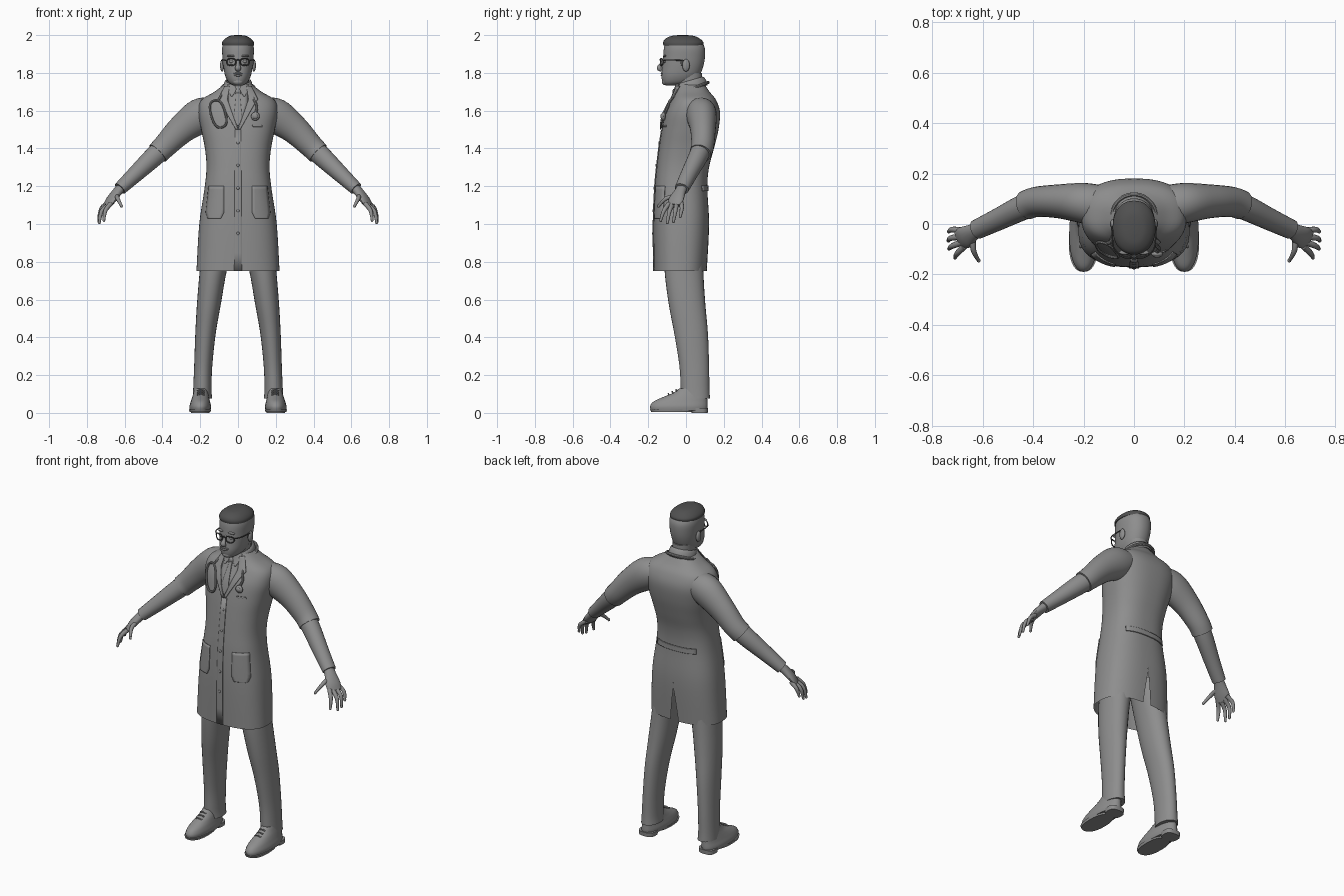
import bpy, bmesh
from math import sin, cos, pi, radians
from mathutils import Vector as V

if "Cube" in bpy.data.objects:
    bpy.data.objects.remove(bpy.data.objects["Cube"])

made = []


def material(name, value):
    m = bpy.data.materials.new(name)
    m.use_nodes = True
    m.diffuse_color = (value, value, value, 1)
    m.node_tree.nodes["Principled BSDF"].inputs["Base Color"].default_value = m.diffuse_color
    return m


GREY = material("plain grey", 0.27)
DARK = material("dark grey", 0.08)


def finish(name, bm, mat=GREY):
    bmesh.ops.remove_doubles(bm, verts=bm.verts, dist=1e-5)
    bmesh.ops.recalc_face_normals(bm, faces=bm.faces)
    me = bpy.data.meshes.new(name)
    bm.to_mesh(me)
    bm.free()
    me.materials.append(mat)
    ob = bpy.data.objects.new(name, me)
    bpy.context.collection.objects.link(ob)
    made.append(ob)
    return ob


def spline(rows, k=5):
    """Smooth curve through rows of any width."""
    out, n = [], len(rows)
    for i in range(n - 1):
        a, b, c, d = (rows[min(max(j, 0), n - 1)] for j in range(i - 1, i + 3))
        for s in range(k):
            t = s / k
            out.append([q + 0.5 * t * (r - p + t * (2 * p - 5 * q + 4 * r - e + t * (3 * (q - r) + e - p)))
                        for p, q, r, e in zip(a, b, c, d)])
    return out + [list(rows[-1])]


def skin(name, rings, caps=True, mat=GREY):
    bm = bmesh.new()
    vs = [[bm.verts.new(p) for p in ring] for ring in rings]
    for a, b in zip(vs, vs[1:]):
        for i in range(len(a) - 1):
            bm.faces.new((a[i], a[i + 1], b[i + 1], b[i]))
    if caps:
        bm.faces.new(vs[0][:-1])
        bm.faces.new(vs[-1][:-1])
    return finish(name, bm, mat)


def power(v, e):
    return (1 if v > 0 else -1) * abs(v) ** e


def stack(name, rows, p=2.2, n=40, caps=True, mat=GREY, gap=lambda z: 0, k=5):
    """Horizontal rings, each row is z, x0, x1, y0, y1; the seam is at the back."""
    rings = []
    for z, x0, x1, y0, y1 in spline(rows, k):
        g = gap(z)
        angles = [pi / 2 + g + (2 * pi - 2 * g) * i / n for i in range(n + 1)]
        rings.append([V(((x0 + x1) / 2 + (x1 - x0) / 2 * power(cos(a), 2 / p),
                         (y0 + y1) / 2 + (y1 - y0) / 2 * power(sin(a), 2 / p), z)) for a in angles])
    return skin(name, rings, caps, mat)


def tube(name, rows, n=12, mat=GREY, k=5):
    """Sweep along rows of x, y, z, vertical radius, sideways radius."""
    rows = spline(rows, k)
    pts = [V(r[:3]) for r in rows]
    rings, side = [], None
    for i, r in enumerate(rows):
        t = (pts[min(i + 1, len(pts) - 1)] - pts[max(i - 1, 0)]).normalized()
        if side is None:
            side = t.cross(V((0, 0, 1)))
            if side.length < 0.1:
                side = V((1, 0, 0))
        side = (side - t * side.dot(t)).normalized()
        up = side.cross(t)
        rings.append([pts[i] + up * r[3] * sin(2 * pi * j / n) + side * r[4] * cos(2 * pi * j / n)
                      for j in range(n + 1)])
    return skin(name, rings, True, mat)


def wire(name, pts, r, mat=GREY, n=8):
    return tube(name, [(*p, r, r) for p in pts], n, mat, 4)


def ball(name, at, size, mat=GREY):
    bm = bmesh.new()
    bmesh.ops.create_uvsphere(bm, u_segments=16, v_segments=10, radius=1)
    for v in bm.verts:
        v.co = V(at) + V([a * b for a, b in zip(v.co, size)])
    return finish(name, bm, mat)


# Coat body with a vent in the back
COAT = [(0.75, -.22, .22, -.17, .11), (1.0, -.205, .205, -.172, .122), (1.19, -.177, .177, -.165, .113),
        (1.3, -.167, .167, -.155, .122), (1.4, -.175, .175, -.143, .148), (1.5, -.195, .195, -.128, .172),
        (1.59, -.21, .21, -.108, .18), (1.655, -.195, .195, -.078, .16), (1.70, -.125, .125, -.058, .125),
        (1.745, -.065, .065, -.045, .095)]
P = 2.5
stack("coat", COAT, P, 64, False, gap=lambda z: max(0, (0.95 - z) * 0.35))
COAT_FINE = spline(COAT, 8)


def coat_y(x, z, off=0.0, back=False):
    """Depth of the coat surface at x, z."""
    z = min(max(z, COAT_FINE[0][0]), COAT_FINE[-1][0] - 1e-4)
    a, b = next((a, b) for a, b in zip(COAT_FINE, COAT_FINE[1:]) if a[0] <= z <= b[0])
    t = (z - a[0]) / (b[0] - a[0])
    _, _, hx, y0, y1 = [u + (w - u) * t for u, w in zip(a, b)]
    h = (y1 - y0) / 2 * (1 - min(abs(x / hx), 1) ** P) ** (1 / P)
    return (y0 + y1) / 2 + (h + off if back else -h - off)


def strip(name, rows, off, back=False, mat=GREY, nx=6):
    """Thin panel laid on the coat, rows of z, x0, x1."""
    grid = []
    for (z0, a0, b0), (z1, a1, b1) in zip(rows, rows[1:]):
        for s in range(9):
            t = s / 8
            z, a, b = z0 + (z1 - z0) * t, a0 + (a1 - a0) * t, b0 + (b1 - b0) * t
            xs = [a + (b - a) * i / nx for i in range(nx + 1)]
            grid.append([V((x, coat_y(x, z, off, back), z)) for x in xs])
    ob = skin(name, [g for i, g in enumerate(grid) if i == 0 or i % 9], False, mat)
    mod = ob.modifiers.new("thickness", "SOLIDIFY")
    mod.thickness, mod.offset = 0.005, 0
    return ob


# Clothing details on the coat
strip("shirt", [(1.735, -.05, .05), (1.64, -.05, .05), (1.51, -.005, .005)], 0.002)
strip("tie", [(1.70, -.014, .014), (1.68, -.01, .01), (1.56, -.022, .022), (1.52, -.004, .004)], 0.007)
ball("tie_knot", (0, coat_y(0, 1.705) - .006, 1.70), (.016, .01, .016))
strip("front_placket", [(1.5, -.016, .016), (0.752, -.02, .02)], 0.002)
strip("back_belt", [(1.205, -.13, .13), (1.175, -.13, .13)], 0.003, True, nx=16)
strip("breast_pocket", [(1.525, .075, .125), (1.515, .08, .13)], 0.003)
for i in range(5):
    z = 1.43 - i * 0.12
    ball("coat_button_%d" % i, (0, coat_y(0, z) - .004, z), (.008, .004, .008))
tube("coat_collar", [(.07 * cos(a), .025 + .076 * sin(a), 1.735 + .022 * sin(a), .026, .007)
                     for a in [radians(d) for d in range(-55, 236, 29)]])

# Head, neck and hair
stack("neck", [(1.64, -.06, .06, -.04, .088), (1.72, -.057, .057, -.055, .085), (1.80, -.06, .06, -.06, .085)])
stack("head", [(1.733, -.025, .025, -.108, -.04), (1.75, -.05, .05, -.124, .03), (1.785, -.068, .068, -.13, .07),
               (1.83, -.077, .077, -.126, .09), (1.88, -.082, .082, -.121, .1), (1.93, -.084, .084, -.117, .1),
               (1.965, -.074, .074, -.105, .082), (1.985, -.052, .052, -.08, .055), (1.991, -.02, .02, -.04, .01)])
stack("hair", [(1.945, -.083, .086, -.119, .09), (1.962, -.084, .084, -.121, .092), (1.98, -.07, .07, -.11, .075),
               (1.995, -.045, .045, -.08, .045), (2.0, -.015, .015, -.04, .005)], mat=DARK)
tube("nose", [(0, -.116, 1.872, .006, .007), (0, -.132, 1.845, .009, .01), (0, -.142, 1.825, .013, .016),
              (0, -.13, 1.812, .007, .012)])
ball("upper_lip", (0, -.127, 1.797), (.025, .007, .005))
ball("lower_lip", (0, -.126, 1.787), (.021, .008, .006))
ball("chin", (0, -.11, 1.753), (.028, .018, .018))

# Glasses bridge and neck part of the stethoscope
wire("glasses_bridge", [(-.013, -.135, 1.866), (0, -.138, 1.87), (.013, -.135, 1.866)], .0035, DARK)
wire("stethoscope_neck", [(.088 * cos(a), .03 + .088 * sin(a), 1.715 + .035 * sin(a))
                          for a in [radians(d) for d in range(-30, 211, 30)]], .008)


def on_coat(pts, off=.01):
    return [(x, coat_y(x, z, off), z) for x, z in pts]


# Stethoscope tubes, binaural loop and chest piece
wire("stethoscope_left_tube", [(.078, -.012, 1.70)] + on_coat([(.085, 1.66), (.1, 1.62), (.092, 1.585)]), .007)
wire("stethoscope_right_tube", [(-.078, -.012, 1.70)] + on_coat([(-.09, 1.68), (-.105, 1.655)]), .007)
loop = []
for i in range(17):
    a = 2 * pi * i / 16
    u, w = .038 * power(cos(a), .8), .074 * power(sin(a), .8)
    loop.append((-.105 + u * .96 - w * .28, 1.583 + w * .96 + u * .28))
wire("stethoscope_loop", on_coat(loop, .013), .006)
ball("chest_piece", (.092, coat_y(.092, 1.57) - .014, 1.57), (.023, .012, .023))
ball("chest_piece_rim", (.092, coat_y(.092, 1.57) - .022, 1.57), (.014, .008, .014))

# Paired parts
for s, side in ((1, "left_"), (-1, "right_")):
    def flip(rows):
        return [(s * r[0], *r[1:]) for r in rows]

    def legs(rows):
        return [(z, *sorted((s * a, s * b)), c, d) for z, a, b, c, d in rows]

    def panel(rows):
        return [(z, *sorted((s * a, s * b))) for z, a, b in rows]

    # Face
    ball(side + "ear", (s * .084, .0, 1.84), (.011, .02, .033))
    ball(side + "sideburn", (s * .0745, -.02, 1.86), (.008, .011, .026), DARK)
    ball(side + "eye", (s * .034, -.112, 1.86), (.014, .008, .008))
    ball(side + "brow", (s * .036, -.113, 1.89), (.024, .009, .006))
    rim = [(s * (.036 + .024 * power(cos(a), .8)), -.133 + .012 * max(0, cos(a)), 1.858 + .018 * power(sin(a), .8))
           for a in [2 * pi * i / 16 for i in range(17)]]
    wire(side + "glasses_rim", rim, .0035, DARK)
    wire(side + "glasses_arm", flip([(.06, -.121, 1.866), (.082, -.09, 1.868), (.088, -.01, 1.866)]), .003, DARK)

    # Lapel, shirt collar and hip pocket
    strip(side + "lapel", panel([(1.73, .045, .07), (1.66, .055, .105), (1.63, .046, .085), (1.5, .0, .012)]), .008)
    strip(side + "shirt_collar", panel([(1.74, .02, .055), (1.71, .008, .055), (1.675, .03, .036)]), .007)
    strip(side + "hip_pocket", panel([(1.2, .075, .155), (1.06, .075, .17), (1.03, .09, .16)]), .003)

    # Sleeve in two lengths, with cuff
    tube(side + "upper_sleeve", flip([(.12, .07, 1.60, .07, .08), (.2, .083, 1.573, .092, .08),
         (.3, .09, 1.50, .077, .067), (.385, .088, 1.415, .064, .06), (.425, .076, 1.375, .061, .058)]), 28)
    tube(side + "lower_sleeve", flip([(.385, .088, 1.412, .055, .052), (.45, .062, 1.352, .053, .05),
         (.54, .018, 1.267, .044, .044), (.625, -.022, 1.187, .035, .039)]), 24)

    # Hand
    tube(side + "palm", flip([(.60, -.01, 1.21, .024, .027), (.635, -.03, 1.175, .024, .032),
         (.67, -.052, 1.13, .02, .044), (.692, -.063, 1.098, .012, .04)]), 16)
    fingers = {"little": ((.683, -.026, 1.115), (.722, -.022, 1.085), (.735, -.03, 1.04)),
               "ring": ((.688, -.05, 1.105), (.727, -.056, 1.07), (.737, -.066, 1.014)),
               "middle": ((.685, -.073, 1.10), (.722, -.088, 1.066), (.734, -.098, 1.008)),
               "index": ((.674, -.09, 1.108), (.702, -.117, 1.07), (.71, -.134, 1.02)),
               "thumb": ((.64, -.05, 1.15), (.637, -.105, 1.135), (.617, -.145, 1.095))}
    for name, (a, b, c) in fingers.items():
        tube(side + name + "_finger", flip([(*a, .013, .013), (*b, .011, .011), (*c, .007, .007)]), 10)
        ball(side + name + "_tip", (s * c[0], c[1], c[2]), (.0075, .0075, .009))

    # Trouser leg
    stack(side + "trouser_leg", legs([(.075, .137, .24, -.025, .127), (.13, .14, .237, -.028, .124),
          (.25, .136, .232, -.035, .122), (.42, .118, .226, -.062, .116), (.58, .09, .217, -.092, .102),
          (.75, .06, .203, -.113, .092), (.95, .01, .185, -.12, .09)]), 2.1, 28)

    # Shoe with sole and heel
    stack(side + "shoe", legs([(.012, .146, .255, -.186, .112), (.035, .143, .257, -.19, .114),
          (.06, .148, .25, -.172, .113), (.082, .153, .243, -.125, .112), (.105, .157, .236, -.07, .11),
          (.13, .162, .23, -.035, .105)]), 2.2, 28)
    stack(side + "sole", legs([(.004, .146, .256, -.184, .04), (.018, .142, .259, -.19, .05)]), 2.4, 28, k=1)
    stack(side + "heel", legs([(0, .152, .248, .03, .115), (.025, .15, .25, .025, .117)]), 2.8, 24, k=1)
    for i in range(3):
        y, z = -.05 - i * .02, .123 - i * .011
        wire(side + "lace_%d" % i, flip([(.178, y, z - .006), (.197, y - .003, z), (.216, y, z - .006)]), .004)

# Smooth shading with crisp edges
bpy.ops.object.select_all(action="DESELECT")
for ob in made:
    ob.select_set(True)
bpy.context.view_layer.objects.active = made[0]
bpy.ops.object.shade_smooth_by_angle(angle=radians(40))
